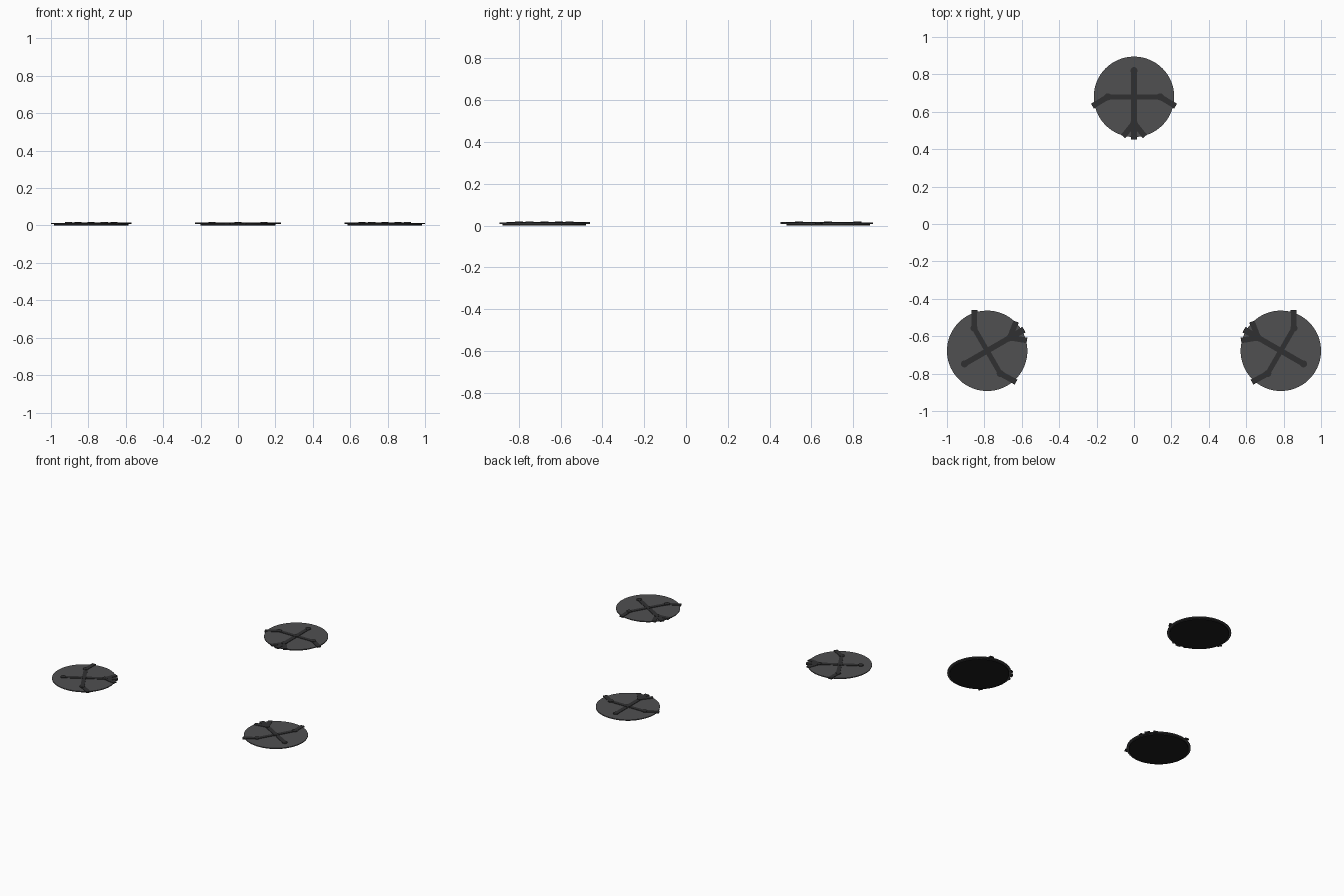
import bpy, math
from mathutils import Vector, Matrix

if "Cube" in bpy.data.objects:
    bpy.data.objects.remove(bpy.data.objects["Cube"])


def material(name, v):
    m = bpy.data.materials.new(name)
    m.diffuse_color = (v, v, v * 1.03, 1)
    m.use_nodes = True
    m.node_tree.nodes["Principled BSDF"].inputs["Base Color"].default_value = m.diffuse_color
    return m


BLACK = material("black_rubber", 0.012)
GREY = material("grey_plate", 0.08)
DARK = material("dark_strip", 0.03)


def finish(obj, name, mat, pad):
    obj.name = name
    obj.data.materials.append(mat)
    obj.matrix_world = pad @ obj.matrix_basis


def disc(name, pad, x, y, r, z0, z1, mat, sides=64):
    bpy.ops.mesh.primitive_cylinder_add(vertices=sides, radius=r, depth=z1 - z0,
                                        location=(x, y, (z0 + z1) / 2))
    obj = bpy.context.object
    bpy.ops.object.shade_smooth_by_angle(angle=math.radians(30))
    finish(obj, name, mat, pad)


def strip(name, pad, a, b, width, z0, z1):
    a, b = Vector(a), Vector(b)
    d, mid = b - a, (a + b) / 2
    bpy.ops.mesh.primitive_cube_add(size=1)
    obj = bpy.context.object
    obj.data.transform(Matrix.Diagonal((d.length, width, z1 - z0, 1)))
    obj.location = (mid.x, mid.y, (z0 + z1) / 2)
    obj.rotation_euler.z = math.atan2(d.y, d.x)
    bpy.context.view_layer.update()
    finish(obj, name, DARK, pad)


A = 0.14            # arm reach from the pad centre to the outer joints
Z0, Z1 = 0.008, 0.017

# three pads, each with its toe cluster aimed at the middle
for label, x, y, turn in (("back", 0, 0.68, 0), ("left", -0.785, -0.678, 120),
                          ("right", 0.785, -0.678, 240)):
    pad = Matrix.Translation((x, y, 0)) @ Matrix.Rotation(math.radians(turn), 4, 'Z')

    # layered sole
    disc(label + "_pad_base", pad, 0, 0, 0.20, 0, 0.008, BLACK)
    disc(label + "_pad_plate", pad, 0, 0, 0.215, 0.008, 0.014, GREY)

    # crossed arms
    strip(label + "_long_arm", pad, (0, -A), (0, A), 0.03, Z0 + 0.002, Z1)
    strip(label + "_cross_arm", pad, (-A, 0), (A, 0), 0.027, Z0 + 0.002, Z1)

    # side toes and the front cluster of three
    for s in (-1, 1):
        strip(label + "_side_toe", pad, (s * A, 0), (s * 0.222, -0.05), 0.03, Z0, Z1)
        strip(label + "_front_toe", pad, (0, -A), (s * 0.058, -0.212), 0.03, Z0, Z1)
    strip(label + "_middle_toe", pad, (0, -A), (0, -0.227), 0.034, Z0, Z1)

    # round joints
    for jx, jy in ((0, 0), (A, 0), (-A, 0), (0, A), (0, -A)):
        disc(label + "_joint", pad, jx, jy, 0.019, Z0 + 0.002, 0.019, DARK, 24)
